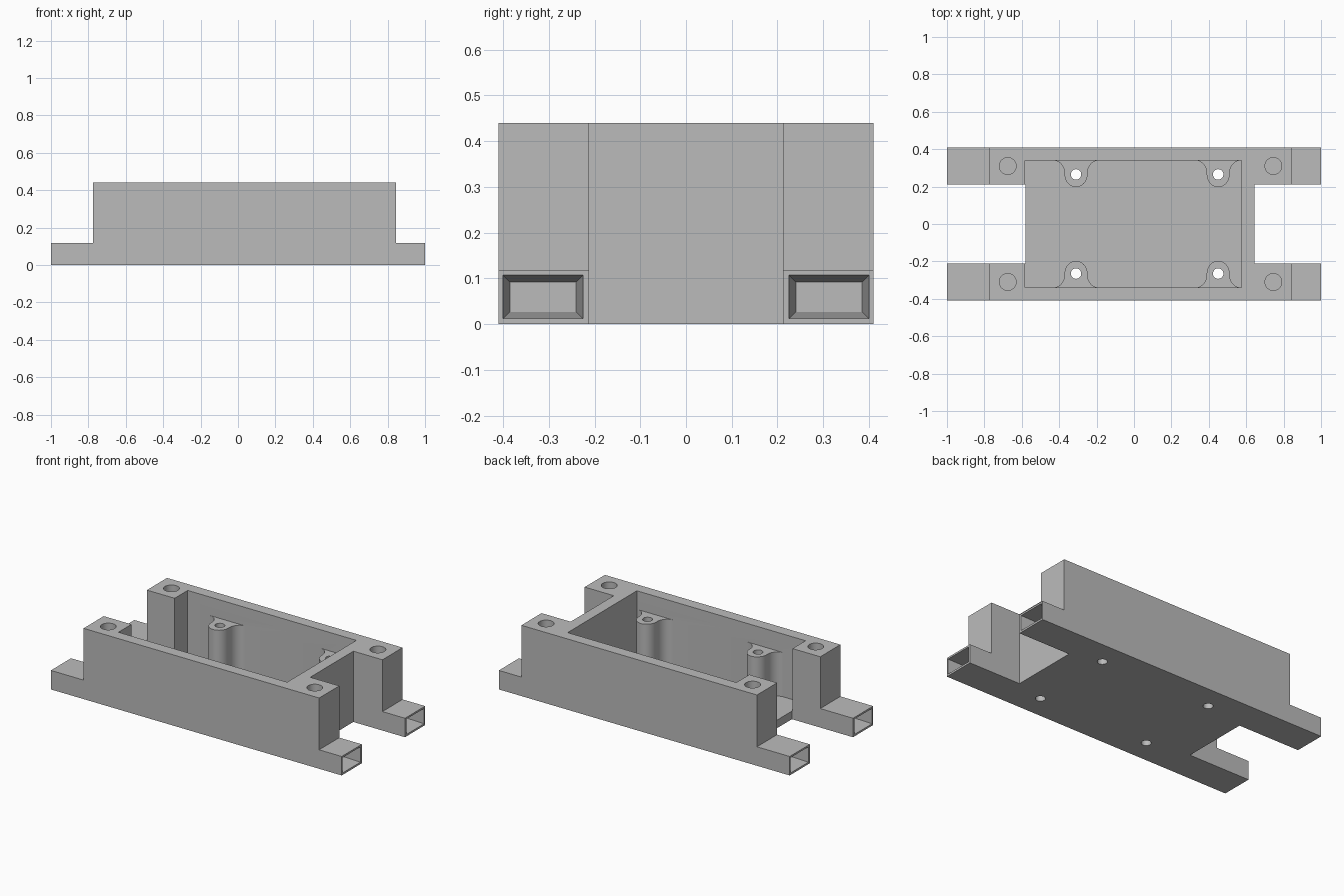
import bpy, bmesh
from math import sin, cos, pi
from mathutils import Vector

if "Cube" in bpy.data.objects:
    bpy.data.objects.remove(bpy.data.objects["Cube"])

grey = bpy.data.materials.new("plain_grey")
grey.use_nodes = True
colour = (0.5, 0.5, 0.5, 1)
grey.diffuse_color = colour
grey.node_tree.nodes["Principled BSDF"].inputs["Base Color"].default_value = colour


def loft(name, ring_a, ring_b):
    """Closed solid between two matching rings of points."""
    bm = bmesh.new()
    a = [bm.verts.new(p) for p in ring_a]
    b = [bm.verts.new(p) for p in ring_b]
    bm.faces.new(a)
    bm.faces.new(b)
    for i in range(len(a)):
        j = (i + 1) % len(a)
        bm.faces.new((a[i], a[j], b[j], b[i]))
    bmesh.ops.recalc_face_normals(bm, faces=bm.faces)
    mesh = bpy.data.meshes.new(name)
    bm.to_mesh(mesh)
    bm.free()
    obj = bpy.data.objects.new(name, mesh)
    bpy.context.collection.objects.link(obj)
    mesh.materials.append(grey)
    return obj


def prism(name, outline, z0, z1):
    return loft(name, [(x, y, z0) for x, y in outline],
                [(x, y, z1) for x, y in outline])


def box(name, x0, x1, half_y, z0, z1):
    outline = [(x0, -half_y), (x1, -half_y), (x1, half_y), (x0, half_y)]
    return prism(name, outline, z0, z1)


def arc(cx, cy, r, start, end, n=12):
    return [(cx + r * cos(start + (end - start) * i / n),
             cy + r * sin(start + (end - start) * i / n)) for i in range(n + 1)]


def cylinder(name, x, y, r, z0, z1):
    return prism(name, arc(x, y, r, 0, 2 * pi, 32)[:-1], z0, z1)


def combine(target, tool, operation):
    mod = target.modifiers.new(tool.name, "BOOLEAN")
    mod.operation = operation
    mod.solver = "EXACT"
    mod.object = tool
    graph = bpy.context.evaluated_depsgraph_get()
    mesh = bpy.data.meshes.new_from_object(target.evaluated_get(graph))
    target.modifiers.clear()
    target.data = mesh
    bpy.data.objects.remove(tool)


# Stepped side profile: tall block with low tabs at both ends
TOP, TAB, FLOOR, HALF = 0.44, 0.118, 0.05, 0.41
profile = [(-1, 0), (1, 0), (1, TAB), (0.845, TAB), (0.845, TOP),
           (-0.775, TOP), (-0.775, TAB), (-1, TAB)]
body = loft("bracket_body", [(x, -HALF, z) for x, z in profile],
            [(x, HALF, z) for x, z in profile])

# End notches and the open tray
combine(body, box("left_notch", 0.645, 1.2, 0.212, -0.1, 0.6), "DIFFERENCE")
combine(body, box("right_notch", -1.2, -0.58, 0.212, -0.1, 0.6), "DIFFERENCE")
combine(body, box("tray_cavity", -0.584, 0.576, 0.34, FLOOR, 0.6), "DIFFERENCE")

# Flared screw bosses against the tray walls, with through holes
r = 0.068
for x in (-0.31, 0.45):
    for side in (-1, 1):
        flare = [(-2 * r, 0.36)]
        flare += arc(-2 * r, 0.272, r, pi / 2, 0)
        flare += arc(0, 0.265, r, pi, 2 * pi, 20)
        flare += arc(2 * r, 0.272, r, pi, pi / 2)
        flare += [(2 * r, 0.36)]
        boss = prism("boss", [(x + px * 0.9, side * py) for px, py in flare],
                     0.03, 0.325)
        combine(body, boss, "UNION")
        combine(body, cylinder("boss_hole", x, side * 0.265, 0.028, -0.1, 0.6),
                "DIFFERENCE")

# Blind screw holes in the corner posts
for x in (-0.675, 0.745):
    for side in (-1, 1):
        combine(body, cylinder("post_hole", x, side * 0.31, 0.045, 0.22, 0.6),
                "DIFFERENCE")


def socket_ring(x, side, inset):
    hy, hz = 0.0875 - inset, 0.0475 - inset
    return [Vector((x, side * 0.3125 + sy * hy, 0.0595 + sz * hz))
            for sy, sz in ((-1, -1), (1, -1), (1, 1), (-1, 1))]


# Tapered rectangular sockets in the tab ends
for end in (-1, 1):
    for side in (-1, 1):
        socket = loft("socket", socket_ring(end * 1.05, side, -0.003),
                      socket_ring(end * 0.75, side, 0.015))
        combine(body, socket, "DIFFERENCE")

bpy.ops.object.select_all(action="DESELECT")
body.select_set(True)
bpy.context.view_layer.objects.active = body
bpy.ops.object.shade_smooth_by_angle(angle=pi / 6)
